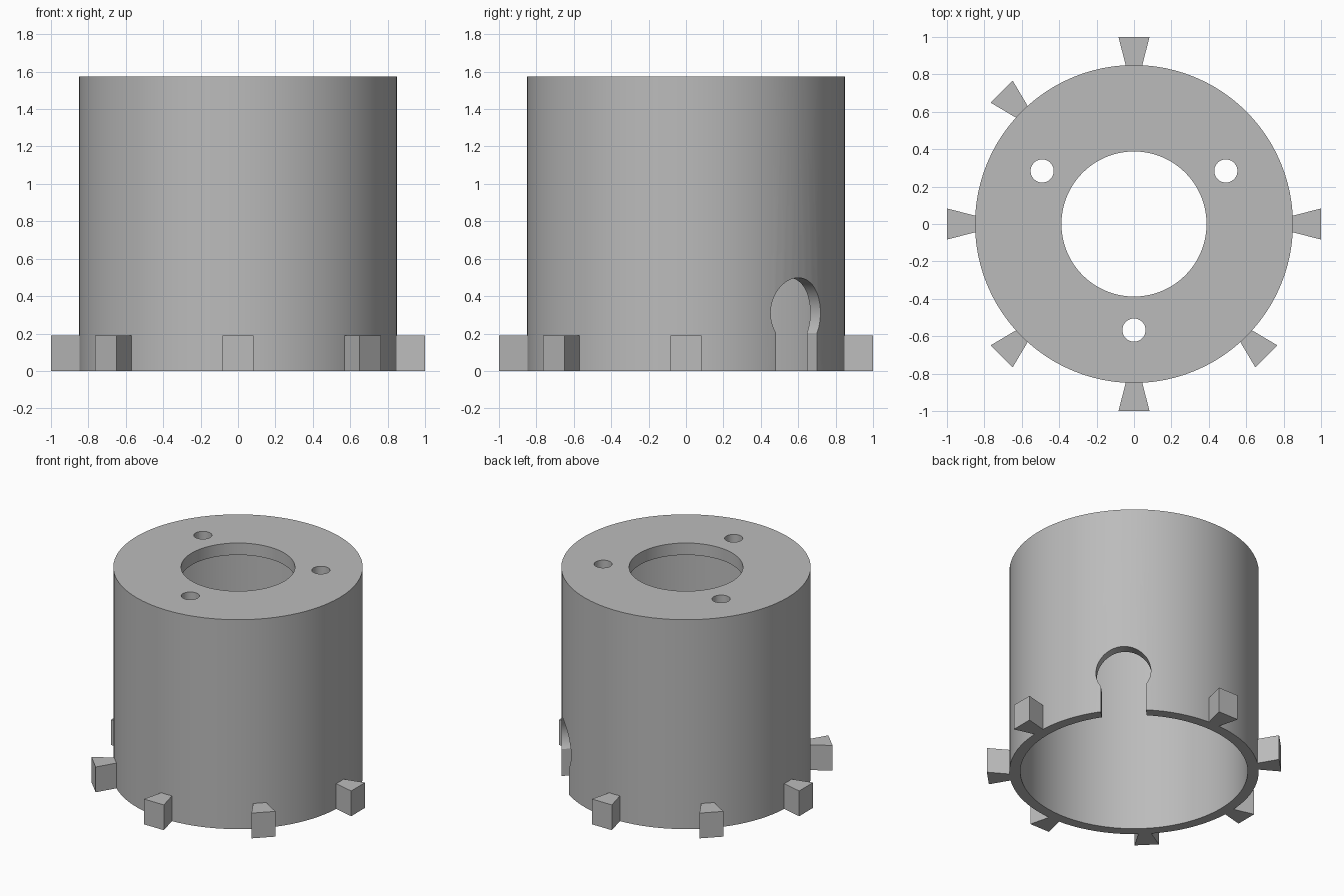
import bpy, bmesh
from math import sin, cos, pi, radians, asin
from mathutils import Matrix, Vector

SEGMENTS = 96
OUTER, INNER, HEIGHT, LID = 0.85, 0.775, 1.575, 0.09

cube = bpy.data.objects.get("Cube")
if cube:
    bpy.data.objects.remove(cube, do_unlink=True)

grey = bpy.data.materials.new("plain grey")
grey.use_nodes = True
colour = (0.5, 0.5, 0.5, 1)
grey.diffuse_color = colour
grey.node_tree.nodes["Principled BSDF"].inputs["Base Color"].default_value = colour


def make_object(name, bm):
    bmesh.ops.recalc_face_normals(bm, faces=bm.faces)
    mesh = bpy.data.meshes.new(name)
    bm.to_mesh(mesh)
    bm.free()
    mesh.materials.append(grey)
    obj = bpy.data.objects.new(name, mesh)
    bpy.context.collection.objects.link(obj)
    return obj


def prism(name, points, direction, matrix=Matrix()):
    """Extrude a closed outline along a direction, then place it."""
    bm = bmesh.new()
    face = bm.faces.new([bm.verts.new(p) for p in points])
    ext = bmesh.ops.extrude_face_region(bm, geom=[face], use_keep_orig=True)
    moved = [g for g in ext["geom"] if isinstance(g, bmesh.types.BMVert)]
    bmesh.ops.translate(bm, verts=moved, vec=Vector(direction))
    bm.transform(matrix)
    return make_object(name, bm)


def turn(degrees):
    return Matrix.Rotation(radians(degrees), 4, "Z")


def cut(target, cutter):
    cutter.hide_render = True
    mod = target.modifiers.new("cut", "BOOLEAN")
    mod.operation, mod.solver, mod.object = "DIFFERENCE", "EXACT", cutter
    bpy.context.view_layer.objects.active = target
    bpy.ops.object.modifier_apply(modifier=mod.name)
    bpy.data.objects.remove(cutter, do_unlink=True)


# Hollow drum with an open bottom and a lid with a central opening
profile = [(0.388, HEIGHT), (OUTER, HEIGHT), (OUTER, 0),
           (INNER, 0), (INNER, HEIGHT - LID), (0.388, HEIGHT - LID)]
bm = bmesh.new()
rings = [[bm.verts.new((r * cos(2 * pi * i / SEGMENTS), r * sin(2 * pi * i / SEGMENTS), z))
          for i in range(SEGMENTS)] for r, z in profile]
for k, ring in enumerate(rings):
    below = rings[(k + 1) % len(rings)]
    for i in range(SEGMENTS):
        j = (i + 1) % SEGMENTS
        bm.faces.new((ring[i], ring[j], below[j], below[i]))
drum = make_object("drum", bm)

# Three screw holes in the lid
for angle in (30, 150, 270):
    circle = [(0.567 + 0.062 * cos(2 * pi * i / 32), 0.062 * sin(2 * pi * i / 32), HEIGHT - 0.3)
              for i in range(32)]
    cut(drum, prism("screw_hole_cutter", circle, (0, 0, 0.5), turn(angle)))

# Keyhole notch in the wall: a round top over a straight slot
radius, half, centre = 0.188, 0.154, 0.31
start = -asin((radius ** 2 - half ** 2) ** 0.5 / radius)
steps = 40
keyhole = [(0.5, -half, -0.1), (0.5, half, -0.1)]
for i in range(steps + 1):
    a = start + (pi - 2 * start) * i / steps
    keyhole.append((0.5, radius * cos(a), centre + radius * sin(a)))
cut(drum, prism("keyhole_cutter", keyhole, (0.6, 0, 0), turn(45)))

bpy.ops.object.select_all(action="DESELECT")
drum.select_set(True)
bpy.context.view_layer.objects.active = drum
bpy.ops.object.shade_smooth_by_angle(angle=radians(30))

# Flared lugs round the foot, leaving out the place of the notch
for angle in (0, 90, 135, 180, 225, 270, 315):
    lug = [(0.82, -0.037, 0), (1, -0.083, 0), (1, 0.083, 0), (0.82, 0.037, 0)]
    prism(f"lug_{angle}", lug, (0, 0, 0.19), turn(angle))
